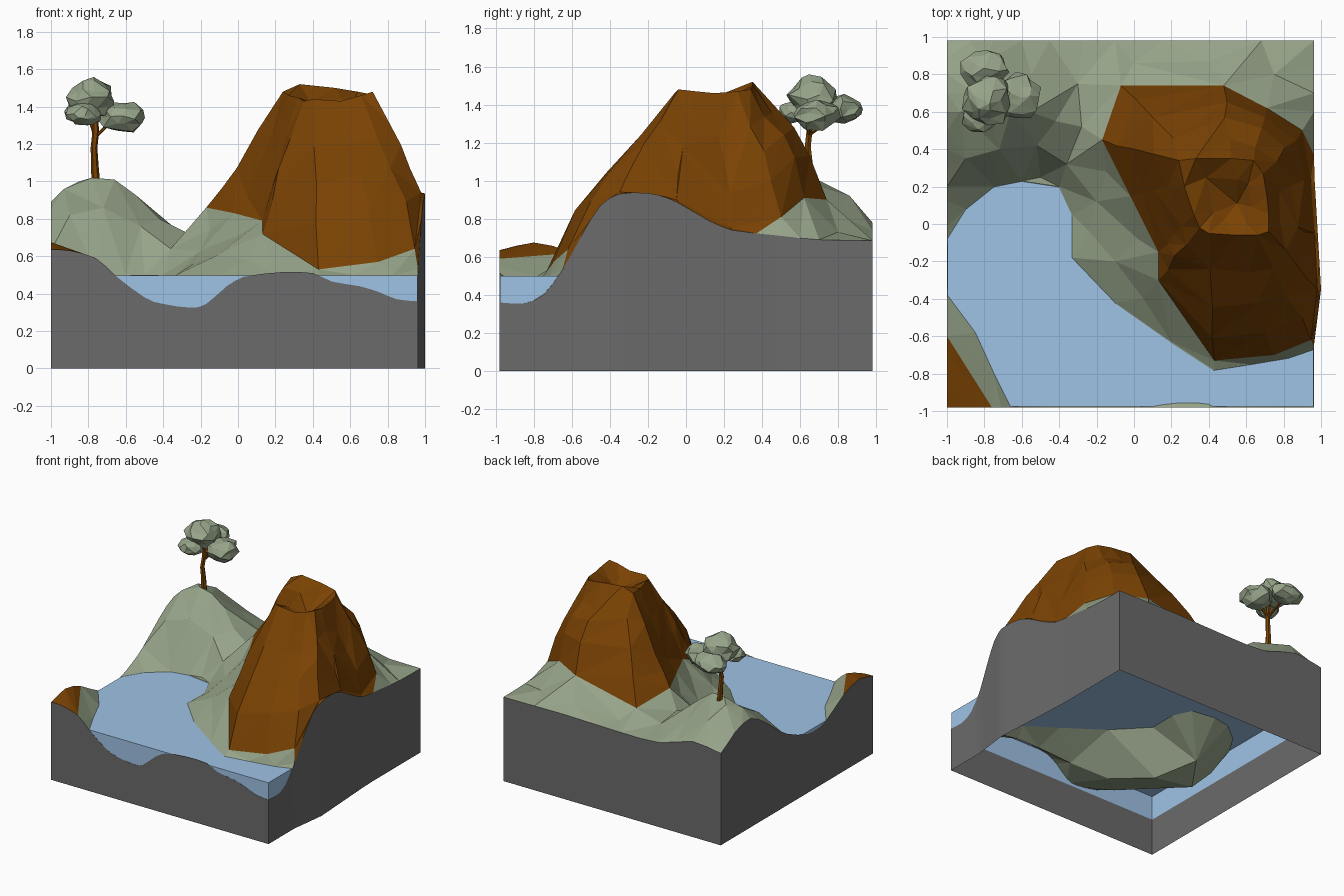
import bpy, bmesh, math, random
from mathutils import Vector
from mathutils.geometry import delaunay_2d_cdt

random.seed(4)
cube = bpy.data.objects.get("Cube")
if cube:
    bpy.data.objects.remove(cube, do_unlink=True)


def material(name, rgb):
    mat = bpy.data.materials.new(name)
    mat.use_nodes = True
    mat.diffuse_color = (*rgb, 1)
    bsdf = next(n for n in mat.node_tree.nodes if n.type == 'BSDF_PRINCIPLED')
    bsdf.inputs["Base Color"].default_value = (*rgb, 1)
    return mat


green = material("sage green", (.305, .37, .25))
brown = material("rock brown", (.195, .055, .001))
blue = material("water blue", (.345, .545, .79))
grey = material("earth grey", (.145, .145, .145))


def add_object(name, bm, mat, fix_normals=False):
    if fix_normals:
        bmesh.ops.recalc_face_normals(bm, faces=bm.faces)
    mesh = bpy.data.meshes.new(name)
    bm.to_mesh(mesh)
    bm.free()
    mesh.materials.append(mat)
    obj = bpy.data.objects.new(name, mesh)
    bpy.context.collection.objects.link(obj)
    return obj


def mesh_from(name, points, faces, mat):
    bm = bmesh.new()
    verts = [bm.verts.new(p) for p in points]
    for f in faces:
        bm.faces.new([verts[i] for i in f])
    loose = [v for v in verts if not v.link_faces]
    bmesh.ops.delete(bm, geom=loose, context='VERTS')
    return add_object(name, bm, mat)


def inside(p, poly):
    hit = False
    for a, b in zip(poly, poly[1:] + poly[:1]):
        if (a[1] > p.y) != (b[1] > p.y):
            if p.x < a[0] + (b[0] - a[0]) * (p.y - a[1]) / (b[1] - a[1]):
                hit = not hit
    return hit


def smooth_profile(keys):
    """Insert a curved midpoint between each pair of (distance, height) keys."""
    out = []
    for i in range(len(keys) - 1):
        (s1, z1), (s2, z2) = keys[i], keys[i + 1]
        z0, z3 = keys[max(i - 1, 0)][1], keys[min(i + 2, len(keys) - 1)][1]
        out += [(s1, z1), ((s1 + s2) / 2, (9 * (z1 + z2) - z0 - z3) / 16)]
    return out


# Cut edge of the land on each side of the block
WEST, EAST, SIDE = -1, .962, .98
front = [(-1, .635), (-.9, .63), (-.76, .59), (-.66, .5), (-.5, .38), (-.4, .345),
         (-.25, .325), (-.17, .345), (-.06, .44), (.03, .49), (.23, .515), (.4, .51),
         (.5, .465), (.65, .44), (.75, .41), (.85, .37), (EAST, .36)]
right = [(-.98, .36), (-.85, .355), (-.75, .4), (-.65, .53), (-.55, .71), (-.45, .87),
         (-.35, .93), (-.2, .935), (-.1, .91), (0, .86), (.12, .79), (.24, .74),
         (.5, .71), (.7, .69), (.98, .685)]
back = [(EAST, .685), (.4, .69), (-.1, .68), (-.45, .69), (-.75, .78), (-1, .75)]
left = [(.98, .75), (.8, .85), (.6, .89), (.4, .78), (.2, .63), (.05, .55), (-.08, .5),
        (-.2, .475), (-.38, .5), (-.6, .62), (-.8, .675), (-.98, .635)]


def bulge(y):
    peak = -.35
    reach = .65 if y > peak else .3
    return EAST + .038 * max(0, 1 - abs(y - peak) / reach)


rim_edge = [Vector((x, -SIDE, z)) for x, z in smooth_profile(front)]
rim_edge += [Vector((bulge(y), y, z)) for y, z in smooth_profile(right)]
rim_edge += [Vector((x, SIDE, z)) for x, z in smooth_profile(back)]
rim_edge += [Vector((WEST, y, z)) for y, z in smooth_profile(left)]

# Mountain foot, matching crater rim, and how far each flank swells
foot = [Vector(p) for p in [
    (.43, -.73, .53), (.75, -.7, .57), (.945, -.62, .64), (.98, -.35, .94),
    (.965, -.05, .9), (.945, .24, .75), (.9, .5, .81), (.71, .62, .91),
    (.48, .74, .9), (-.07, .74, .78), (-.17, .45, .86), (-.02, .15, .83),
    (.13, -.15, .79), (.13, -.3, .72)]]
crest = [Vector(p) for p in [
    (.4, -.05, 1.44), (.55, -.06, 1.43), (.66, -.06, 1.46), (.72, -.04, 1.48),
    (.72, .05, 1.47), (.71, .15, 1.46), (.69, .27, 1.47), (.64, .34, 1.48),
    (.52, .35, 1.5), (.33, .35, 1.52), (.24, .34, 1.48), (.27, .2, 1.46),
    (.32, .05, 1.45), (.35, -.02, 1.43)]]
swell = [.04, .12, .08, 0, 0, 0, .06, .12, .15, .04, -.13, -.12, 0, 0]
pit = Vector((.55, .11, 1.34))


def jitter(amount):
    return Vector([random.uniform(-amount, amount) for _ in range(3)])


mountain_points = foot + crest + [pit]
for t, rise in ((.2, .25), (.42, .48), (.7, .71)):
    for a, b, out in zip(foot, crest, swell):
        p = a.lerp(b, t)
        p.z = a.z + (b.z - a.z) * rise + out * 4 * t * (1 - t) ** 2
        mountain_points.append(p + jitter(.014))
mountain_points += [c.lerp(pit, .45) + jitter(.02) for c in crest[::2]]

# Shoreline, hill, valley and lake bed
shore = [(-.9, .08), (-.75, .2), (-.6, .23), (-.5, .25), (-.4, .2), (-.33, .05),
         (-.33, -.18), (-.1, -.42), (.2, -.63), (.43, -.78), (.62, -.75), (.83, -.715)]
spit = [(-.85, -.58), (-.75, -.8)]
hill = [(-.93, .6, .96), (-.85, .7, 1), (-.78, .62, 1.02), (-.66, .6, 1.01),
        (-.55, .6, .93), (-.42, .55, .8), (-.28, .52, .73), (-.9, .35, .82),
        (-.72, .4, .86), (-.52, .42, .76), (-.36, .32, .64), (-.8, .86, .92),
        (-.55, .8, .82), (-.3, .75, .72), (0, .86, .71), (.4, .87, .74), (.75, .8, .73)]
valley = [(-.2, .12, .63), (-.15, .28, .74), (-.24, -.04, .56), (-.1, -.2, .61),
          (.02, -.08, .72), (.05, -.4, .58)]
bed = [(-.92, -.2, .33), (-.8, -.28, .2), (-.65, -.05, .27), (-.5, -.35, .2),
       (-.62, -.6, .26), (-.3, -.65, .25), (-.05, -.8, .36), (-.5, -.82, .3),
       (.2, -.87, .43), (.4, -.87, .43), (.55, -.87, .41), (.75, -.87, .38)]
ground_points = [Vector((x, y, .5)) for x, y in shore + spit]
ground_points += [Vector(p) for p in hill + valley + bed]

# Triangulate all land points, then split the faces by region
land = rim_edge + foot + ground_points + mountain_points[len(foot):]
n, m = len(rim_edge), len(foot)
links = [(i, (i + 1) % n) for i in range(n)]
links += [(n + i, n + (i + 1) % m) for i in range(m)]
links += [(n + m + i, n + m + i + 1) for i in range(len(shore) - 1)]
mound_ends = [Vector((WEST, -.6)), Vector((-.76, -SIDE))]
links.append(tuple(min(range(n), key=lambda i: (rim_edge[i].xy - e).length)
                   for e in mound_ends))
flat, _, faces, origin, _, _ = delaunay_2d_cdt(
    [p.xy for p in land], links, [], 1, 1e-5)
surface = []
for p, ids in zip(flat, origin):
    near = land[ids[0]] if ids else min(land, key=lambda q: (q.xy - p).length)
    surface.append(Vector((p.x, p.y, near.z)))

mountain_area = [(p.x + (.1 if p.x > .94 else 0), p.y) for p in foot]
mound_area = [*mound_ends, (-1.1, -1.1)]
regions = {"mountain": [], "corner_mound": [], "ground": []}
for f in faces:
    centre = sum((flat[i] for i in f), Vector((0, 0))) / len(f)
    if inside(centre, mountain_area):
        regions["mountain"].append(f)
    elif inside(centre, mound_area):
        regions["corner_mound"].append(f)
    else:
        regions["ground"].append(f)
for name, part in regions.items():
    mesh_from(name, surface, part, green if name == "ground" else brown)

# Vertical earth walls under the cut edge, open below
floor = [Vector((p.x, p.y, 0)) for p in rim_edge]
quads = [(i, (i + 1) % n, n + (i + 1) % n, n + i) for i in range(n)]
walls = mesh_from("earth_walls", floor + rim_edge, quads, grey)
bpy.context.view_layer.objects.active = walls
walls.select_set(True)
bpy.ops.object.shade_smooth_by_angle(angle=math.radians(30))

# Water sheet with a skirt, open below
bm = bmesh.new()
bmesh.ops.create_cube(bm, size=1)
for v in bm.verts:
    v.co = ((WEST + .003 if v.co.x < 0 else EAST - .003),
            math.copysign(SIDE - .003, v.co.y), .498 if v.co.z > 0 else .3)
bm.normal_update()
bottom = [f for f in bm.faces if f.normal.z < -.5]
bmesh.ops.delete(bm, geom=bottom, context='FACES_ONLY')
add_object("water", bm, blue)


# Tree: bent tapered limbs and faceted leaf clumps
def limb(name, path, radii, sides=6):
    bm = bmesh.new()
    rings = []
    for p, r in zip(path, radii):
        angles = [math.tau * k / sides for k in range(sides)]
        rings.append([bm.verts.new((p[0] + r * math.cos(a), p[1] + r * math.sin(a), p[2]))
                      for a in angles])
    for low, high in zip(rings, rings[1:]):
        for k in range(sides):
            j = (k + 1) % sides
            bm.faces.new((low[k], low[j], high[j], high[k]))
    bm.faces.new(rings[-1])
    add_object(name, bm, brown, True)


limb("trunk", [(-.76, .65, .98), (-.765, .65, 1.08), (-.77, .64, 1.18),
               (-.76, .65, 1.27), (-.77, .66, 1.42)], [.024, .02, .018, .018, .012])
limb("back_branch", [(-.76, .65, 1.24), (-.78, .73, 1.3), (-.8, .8, 1.36)], [.013, .012, .01])
limb("left_branch", [(-.76, .65, 1.24), (-.71, .65, 1.29), (-.64, .66, 1.34)], [.013, .012, .01])

clumps = {"top_leaves": ((-.785, .66, 1.44), (.125, .125, .105)),
          "back_leaves": ((-.8, .83, 1.375), (.12, .09, .07)),
          "left_leaves": ((-.62, .68, 1.345), (.115, .12, .08)),
          "front_leaves": ((-.82, .57, 1.36), (.09, .08, .06))}
for name, (centre, size) in clumps.items():
    bm = bmesh.new()
    bmesh.ops.create_icosphere(bm, subdivisions=2, radius=1.04)
    bmesh.ops.dissolve_limit(bm, angle_limit=math.radians(19), verts=bm.verts, edges=bm.edges)
    bmesh.ops.triangulate(bm, faces=bm.faces)
    for v in bm.verts:
        co = v.co + jitter(.15)
        v.co = Vector(centre) + Vector([c * s for c, s in zip(co, size)])
    add_object(name, bm, green, True)
